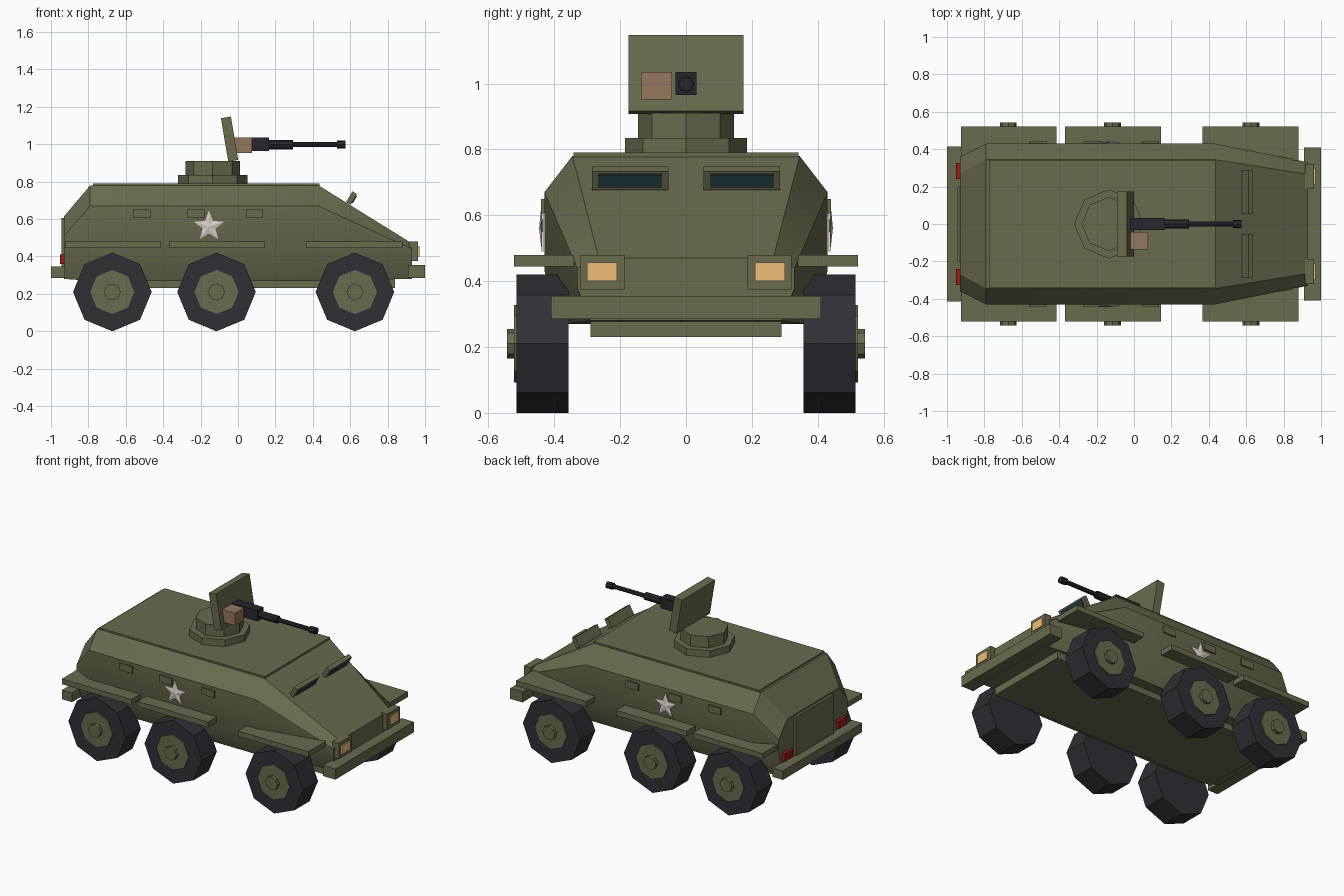
import bpy, bmesh, math
from mathutils import Matrix, Vector

if "Cube" in bpy.data.objects:
    bpy.data.objects.remove(bpy.data.objects["Cube"])


def material(name, rgb):
    m = bpy.data.materials.new(name)
    m.diffuse_color = (*rgb, 1)
    m.use_nodes = True
    m.node_tree.nodes["Principled BSDF"].inputs["Base Color"].default_value = m.diffuse_color
    return m


OLIVE = material("olive", (0.14, 0.148, 0.075))
TYRE = material("rubber", (0.03, 0.028, 0.035))
GUN = material("gunmetal", (0.02, 0.02, 0.025))
TAN = material("tan", (0.30, 0.19, 0.11))
LAMP = material("amber", (0.85, 0.52, 0.18))
RED = material("red", (0.32, 0.01, 0.012))
WHITE = material("star_white", (0.7, 0.62, 0.58))
GLASS = material("glass", (0.015, 0.05, 0.055))


def finish(name, bm, mat):
    bmesh.ops.recalc_face_normals(bm, faces=bm.faces)
    me = bpy.data.meshes.new(name)
    bm.to_mesh(me)
    bm.free()
    me.materials.append(mat)
    ob = bpy.data.objects.new(name, me)
    bpy.context.collection.objects.link(ob)
    return ob


def box(name, x, y, z, mat=OLIVE, tilt=0):
    """Box from (min, max) ranges, optionally tilted about its y axis."""
    bm = bmesh.new()
    size = [r[1] - r[0] for r in (x, y, z)]
    mid = Vector([(r[0] + r[1]) / 2 for r in (x, y, z)])
    mtx = (Matrix.Translation(mid) @ Matrix.Rotation(math.radians(tilt), 4, 'Y')
           @ Matrix.Diagonal((*size, 1)))
    bmesh.ops.create_cube(bm, size=1, matrix=mtx)
    return finish(name, bm, mat)


def cyl(name, centre, r, depth, axis='Z', sides=8, mat=OLIVE):
    bm = bmesh.new()
    rot = {'Z': Matrix(), 'X': Matrix.Rotation(math.pi / 2, 4, 'Y'),
           'Y': Matrix.Rotation(math.pi / 2, 4, 'X')}[axis]
    bmesh.ops.create_cone(bm, cap_ends=True, segments=sides, radius1=r, radius2=r,
                          depth=depth, matrix=Matrix.Translation(centre) @ rot)
    return finish(name, bm, mat)


def span(s, a, b):
    """Mirror a y range to side s."""
    return tuple(sorted((s * a, s * b)))


# Armoured hull lofted through four half cross-sections (x, [(y, z)...])
sections = [
    (-0.93, [(0.32, 0.28), (0.36, 0.42), (0.36, 0.51), (0.27, 0.615)]),
    (-0.79, [(0.36, 0.27), (0.43, 0.43), (0.43, 0.67), (0.345, 0.78)]),
    (0.43, [(0.36, 0.27), (0.43, 0.43), (0.43, 0.67), (0.345, 0.78)]),
    (0.93, [(0.29, 0.28), (0.33, 0.38), (0.33, 0.44), (0.265, 0.47)]),
]
bm = bmesh.new()
rings = [[bm.verts.new((x, y, z)) for y, z in half]
         + [bm.verts.new((x, -y, z)) for y, z in reversed(half)]
         for x, half in sections]
for a, b in zip(rings, rings[1:]):
    for i in range(8):
        j = (i + 1) % 8
        bm.faces.new((a[i], a[j], b[j], b[i]))
bm.faces.new(rings[0])
bm.faces.new(rings[-1])
hull = finish("hull", bm, OLIVE)
bpy.context.view_layer.objects.active = hull
hull.select_set(True)
bpy.ops.object.shade_smooth_by_angle(angle=math.radians(30))
hull.select_set(False)

box("floor_plate", (-0.84, 0.84), (-0.29, 0.29), (0.23, 0.29))
box("roof_plate", (-0.775, 0.435), (-0.342, 0.342), (0.77, 0.79))
box("front_bumper", (0.91, 1.0), (-0.41, 0.41), (0.285, 0.355))
box("rear_bumper", (-1.0, -0.925), (-0.415, 0.415), (0.285, 0.345))
box("rear_door", (-0.945, -0.92), (-0.2, 0.2), (0.34, 0.605))

for s, side in ((-1, "right"), (1, "left")):
    # Wheels and fenders
    for pos, x, f0, f1 in (("rear", -0.672, -0.925, -0.415),
                           ("middle", -0.115, -0.37, 0.145),
                           ("front", 0.625, 0.365, 0.88)):
        tag = f"{side}_{pos}"
        cyl(tag + "_tyre", (x, s * 0.435, 0.21), 0.21, 0.158, 'Y', mat=TYRE)
        cyl(tag + "_rim", (x, s * 0.487, 0.21), 0.118, 0.07, 'Y')
        cyl(tag + "_hub_cap", (x, s * 0.517, 0.21), 0.045, 0.054, 'Y')
        box(tag + "_fender", (f0, f1), span(s, 0.34, 0.522), (0.445, 0.48))
    # Side vision ports
    for i, x in enumerate((-0.515, -0.225, 0.088)):
        box(f"{side}_port_{i}", (x - 0.046, x + 0.046), span(s, 0.41, 0.44), (0.605, 0.65))
    # Raised star emblem
    bm = bmesh.new()
    cx, cz = -0.155, 0.56
    rim = []
    for k in range(10):
        r = 0.036 if k % 2 else 0.086
        a = math.pi / 2 + k * math.pi / 5
        rim.append(bm.verts.new((cx + r * math.cos(a), s * 0.432, cz + r * math.sin(a))))
    top = [bm.verts.new((v.co.x, s * 0.438, v.co.z)) for v in rim]
    peak = bm.verts.new((cx, s * 0.446, cz))
    bm.faces.new(rim)
    for k in range(10):
        n = (k + 1) % 10
        bm.faces.new((rim[k], rim[n], top[n], top[k]))
        bm.faces.new((top[k], top[n], peak))
    finish(f"{side}_star", bm, WHITE)
    # Headlights, tail lights and windscreen visors
    box(f"{side}_headlight_housing", (0.915, 0.962), span(s, 0.187, 0.32), (0.375, 0.48))
    box(f"{side}_headlight", (0.95, 0.97), span(s, 0.21, 0.3), (0.4, 0.457), LAMP)
    box(f"{side}_tail_light", (-0.952, -0.92), span(s, 0.24, 0.325), (0.36, 0.41), RED)
    box(f"{side}_visor", (0.593, 0.621), span(s, 0.053, 0.285), (0.679, 0.745), tilt=30)
    box(f"{side}_visor_glass", (0.606, 0.627), span(s, 0.075, 0.265), (0.687, 0.731),
        GLASS, tilt=30)

# Turret ring, turret and gun shield
cyl("turret_ring", (-0.135, 0, 0.81), 0.185, 0.05)
cyl("turret", (-0.135, 0, 0.865), 0.145, 0.09)
box("gun_shield", (-0.072, -0.018), (-0.175, 0.175), (0.91, 1.145), tilt=-9.5)

# Machine gun
box("gun_receiver", (-0.05, 0.165), (-0.032, 0.032), (0.965, 1.035), GUN)
box("ammo_box", (-0.04, 0.075), (-0.137, -0.042), (0.952, 1.035), TAN)
cyl("barrel_jacket", (0.225, 0, 0.998), 0.025, 0.14, 'X', mat=GUN)
cyl("barrel", (0.42, 0, 0.998), 0.014, 0.27, 'X', mat=GUN)
cyl("muzzle", (0.553, 0, 0.998), 0.022, 0.045, 'X', mat=GUN)
